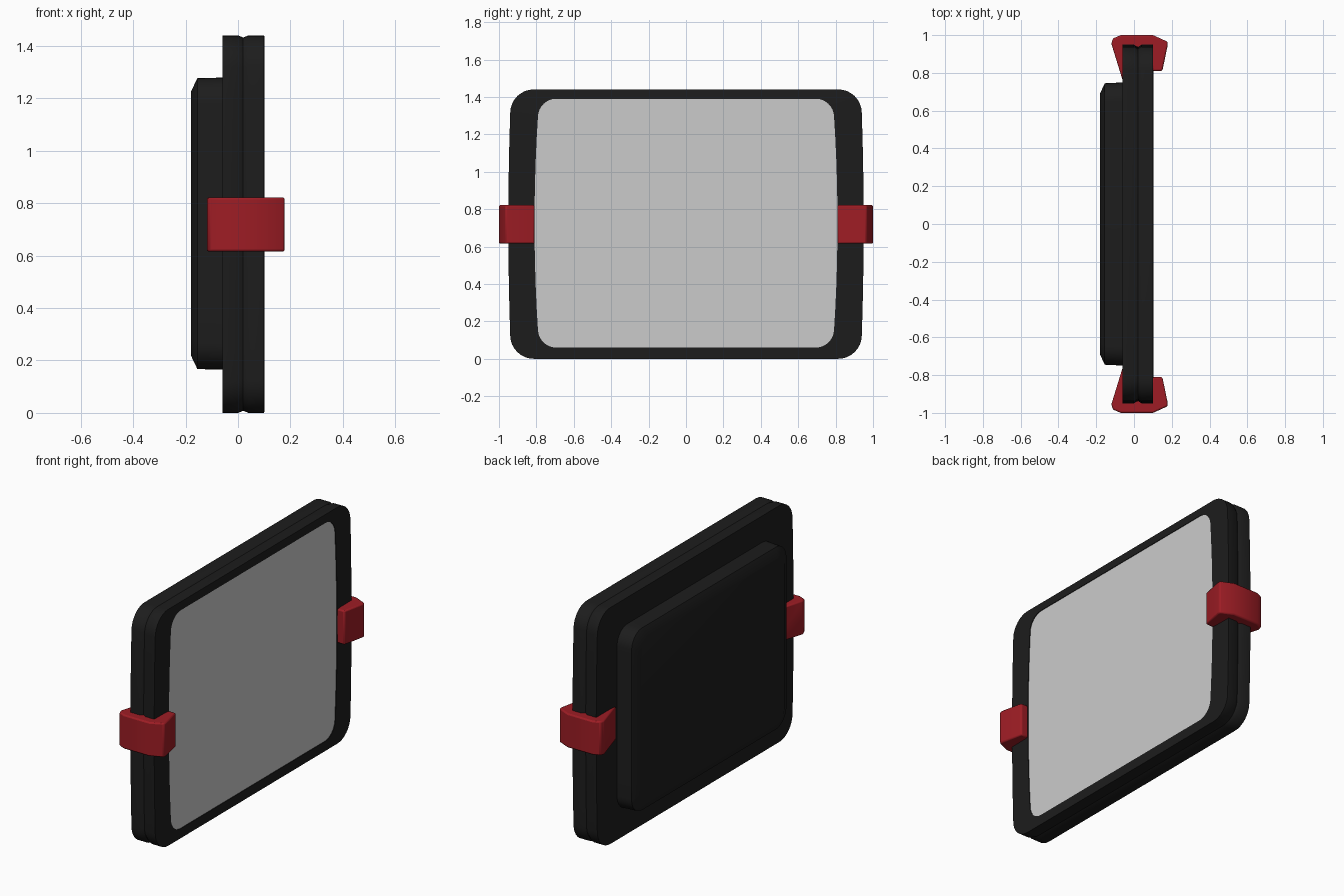
import bpy, bmesh, math

if "Cube" in bpy.data.objects:
    bpy.data.objects.remove(bpy.data.objects["Cube"])

def material(name, rgb):
    m = bpy.data.materials.new(name)
    m.diffuse_color = (*rgb, 1)
    m.use_nodes = True
    m.node_tree.nodes["Principled BSDF"].inputs["Base Color"].default_value = m.diffuse_color
    return m

BLACK = material("black_plastic", (0.012, 0.012, 0.012))
RED = material("red_rubber", (0.34, 0.012, 0.018))
ZC = 0.72

def outline(x, hy, hz, r, bulge=0.0, zc=ZC):
    """Rounded rectangle in the YZ plane; the upright sides bow out by bulge."""
    pts = []
    corners = [(1, 1, 0), (-1, 1, 90), (-1, -1, 180), (1, -1, 270)]
    for i, (sy, sz, a0) in enumerate(corners):
        for k in range(9):
            a = math.radians(a0 + k * 90 / 8)
            pts.append((sy * (hy - r) + r * math.cos(a), sz * (hz - r) + r * math.sin(a)))
        if i in (1, 3):
            for k in range(1, 10):
                pts.append((sy * hy, sz * (hz - r) * (1 - 2 * k / 10)))
    return [(x, y + math.copysign(bulge * (1 - (z / hz) ** 2), y) * min(1, abs(y) / (hy - r)), zc + z)
            for y, z in pts]

def loft(name, loops, mat=None, angle=40):
    bm = bmesh.new()
    rings = [[bm.verts.new(p) for p in loop] for loop in loops]
    n = len(rings[0])
    for a, b in zip(rings, rings[1:]):
        for i in range(n):
            bm.faces.new((a[i], a[(i + 1) % n], b[(i + 1) % n], b[i]))
    bm.faces.new(rings[0][::-1])
    bm.faces.new(rings[-1])
    bmesh.ops.recalc_face_normals(bm, faces=bm.faces)
    me = bpy.data.meshes.new(name)
    bm.to_mesh(me)
    bm.free()
    ob = bpy.data.objects.new(name, me)
    bpy.context.collection.objects.link(ob)
    if mat:
        me.materials.append(mat)
    bpy.ops.object.select_all(action='DESELECT')
    ob.select_set(True)
    bpy.context.view_layer.objects.active = ob
    bpy.ops.object.shade_smooth_by_angle(angle=math.radians(angle))
    return ob

# Main case: shallow groove round the rim, bezel and shallow screen recess
loft("case", [
    outline(-0.06, 0.935, 0.72, 0.12, 0.015),
    outline(0.0, 0.935, 0.72, 0.12, 0.015),
    outline(0.02, 0.925, 0.712, 0.12, 0.012),
    outline(0.04, 0.935, 0.72, 0.12, 0.015),
    outline(0.10, 0.935, 0.72, 0.12, 0.015),
    outline(0.102, 0.785, 0.665, 0.09, 0.025, 0.725),
    outline(0.09, 0.785, 0.665, 0.09, 0.025, 0.725),
], BLACK)

# Screen panel
loft("screen", [
    outline(0.08, 0.785, 0.665, 0.09, 0.025, 0.725),
    outline(0.098, 0.785, 0.665, 0.09, 0.025, 0.725),
])

# Raised rear housing with a chamfered edge
loft("rear_housing", [
    outline(-0.05, 0.75, 0.557, 0.10, 0, 0.722),
    outline(-0.155, 0.745, 0.555, 0.10, 0, 0.722),
    outline(-0.18, 0.69, 0.502, 0.07, 0, 0.722),
], BLACK, 60)

# Side clips: one wrap-around profile extruded upward, used on both sides
profile = [(-0.06, 0.76), (-0.12, 0.955), (-0.112, 0.982), (-0.07, 1.0), (0.10, 1.0),
           (0.178, 0.965), (0.178, 0.945), (0.15, 0.81), (0.10, 0.81), (0.08, 0.90), (-0.04, 0.90)]
for side, label in ((1, "left"), (-1, "right")):
    clip = loft(label + "_clip", [[(x, side * y, z) for x, y in profile] for z in (0.615, 0.822)], RED)
    bev = clip.modifiers.new("soft_edges", 'BEVEL')
    bev.width = 0.008
    bev.segments = 2
    bev.limit_method = 'ANGLE'
